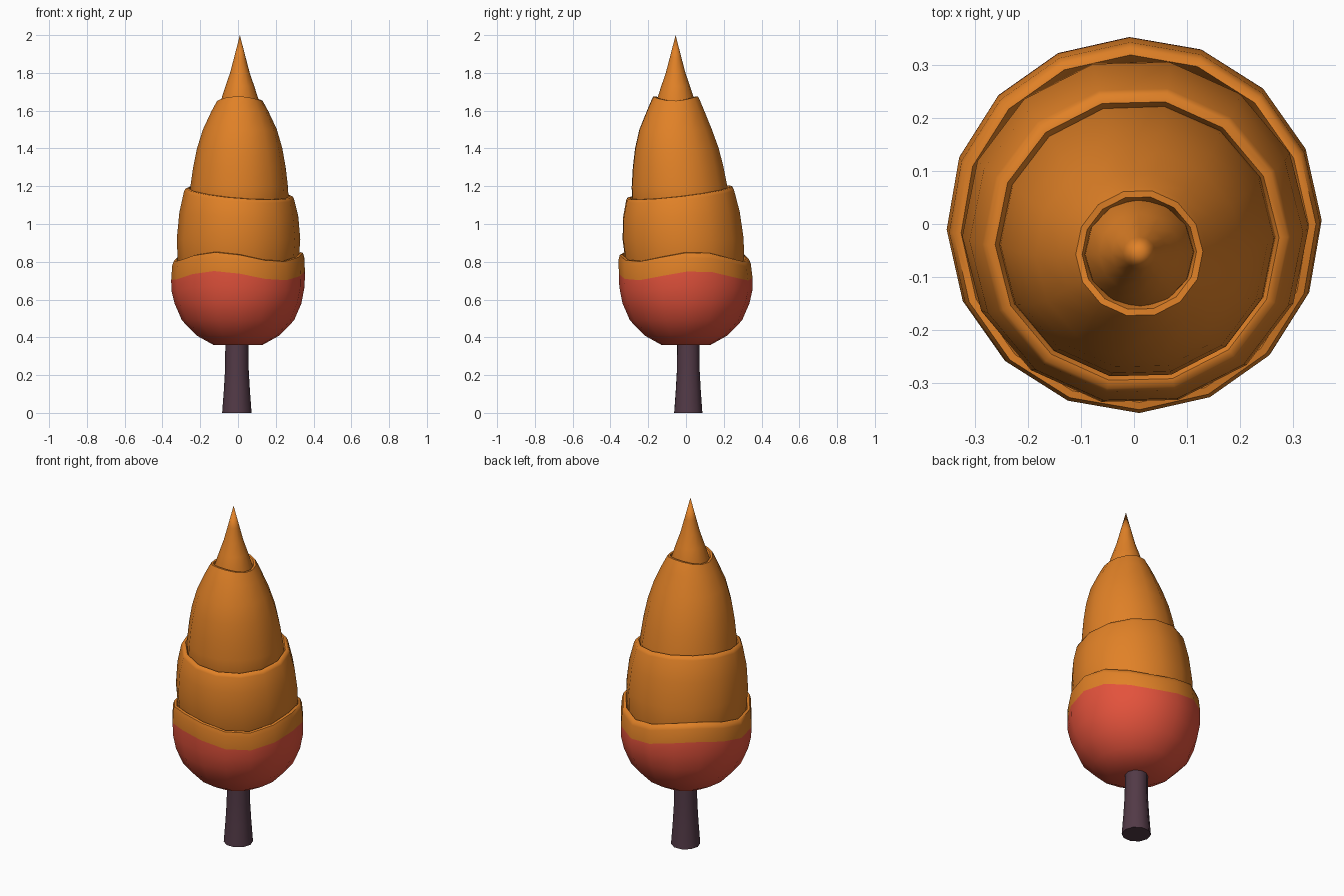
import bpy, bmesh, math

if "Cube" in bpy.data.objects:
    bpy.data.objects.remove(bpy.data.objects["Cube"])


def make_material(name, colour):
    mat = bpy.data.materials.new(name)
    mat.use_nodes = True
    mat.diffuse_color = (*colour, 1)
    mat.node_tree.nodes["Principled BSDF"].inputs["Base Color"].default_value = (*colour, 1)
    return mat


orange = make_material("warm orange", (0.75, 0.22, 0.02))
red = make_material("coral red", (0.77, 0.085, 0.045))
purple = make_material("dusky purple", (0.085, 0.042, 0.062))


def lean(z):
    """Horizontal drift of the bud's axis at a given height."""
    t = min(max((z - 0.7) / 0.8, 0), 1)
    return 0.01 * t, -0.055 * t


def wave(amount, count, peak):
    """Height offset around a rim, with evenly spaced peaks."""
    return lambda a: amount * math.cos(count * (a - math.radians(peak)))


def loft(name, sides, profile, mats, rim=wave(0, 1, 0), shift=(0, 0), split=0, cap=False):
    """Rings of (radius, height, rim weight); rings from split up use the second material."""
    bm = bmesh.new()
    rings = []
    for r, z, w in profile:
        cx, cy = lean(z)
        ring = []
        for i in range(sides):
            a = math.tau * i / sides + 0.025
            ring.append(bm.verts.new((cx + shift[0] + r * math.cos(a),
                                      cy + shift[1] + r * math.sin(a),
                                      z + w * rim(a))))
        rings.append(ring)
    for k, (low, high) in enumerate(zip(rings, rings[1:])):
        for i in range(sides):
            j = (i + 1) % sides
            face = bm.faces.new((low[i], low[j], high[j], high[i]))
            face.material_index = int(len(mats) > 1 and k >= split)
    if cap:
        bm.faces.new(rings[0][::-1])
    bmesh.ops.remove_doubles(bm, verts=bm.verts, dist=0.0005)
    mesh = bpy.data.meshes.new(name)
    bm.to_mesh(mesh)
    bm.free()
    for mat in mats:
        mesh.materials.append(mat)
    obj = bpy.data.objects.new(name, mesh)
    bpy.context.collection.objects.link(obj)
    bpy.ops.object.select_all(action="DESELECT")
    obj.select_set(True)
    bpy.context.view_layer.objects.active = obj
    bpy.ops.object.shade_smooth_by_angle(angle=math.radians(60))


# Flared trunk
loft("trunk", 10, [(0.078, 0, 0), (0.069, 0.12, 0), (0.062, 0.24, 0), (0.061, 0.42, 0)],
     [purple], shift=(-0.006, 0.012), cap=True)

# Round bottom cup, red below and orange along the wavy rim
loft("bottom_cup", 16,
     [(0.13, 0.36, 0), (0.22, 0.41, 0), (0.297, 0.49, 0), (0.336, 0.58, 0),
      (0.353, 0.66, 0.5), (0.354, 0.726, 1), (0.35, 0.80, 1), (0.342, 0.825, 1),
      (0.328, 0.828, 1), (0.316, 0.80, 1), (0.30, 0.74, 1)],
     [red, orange], rim=wave(0.025, 3, 10), split=5, cap=True)

# Middle cup with a tilted rim
loft("middle_cup", 14,
     [(0.30, 0.72, 0), (0.32, 0.80, 0), (0.327, 0.92, 0), (0.315, 1.05, 0.5),
      (0.292, 1.15, 1), (0.284, 1.166, 1), (0.268, 1.168, 1), (0.252, 1.14, 1),
      (0.24, 1.05, 1)],
     [orange], rim=wave(0.038, 1, 125))

# Tall upper cup
loft("upper_cup", 14,
     [(0.25, 1.06, 0), (0.262, 1.14, 0), (0.258, 1.2, 0), (0.245, 1.3, 0),
      (0.226, 1.4, 0), (0.196, 1.5, 0), (0.152, 1.6, 0.5), (0.128, 1.65, 1),
      (0.12, 1.664, 1), (0.108, 1.664, 1), (0.097, 1.63, 1), (0.09, 1.58, 0)],
     [orange], rim=wave(0.012, 2, 85))

# Pointed tip
loft("tip", 12,
     [(0.11, 1.56, 0), (0.102, 1.65, 0), (0.076, 1.73, 0), (0.052, 1.8, 0),
      (0.031, 1.88, 0), (0, 2.0, 0)],
     [orange])
